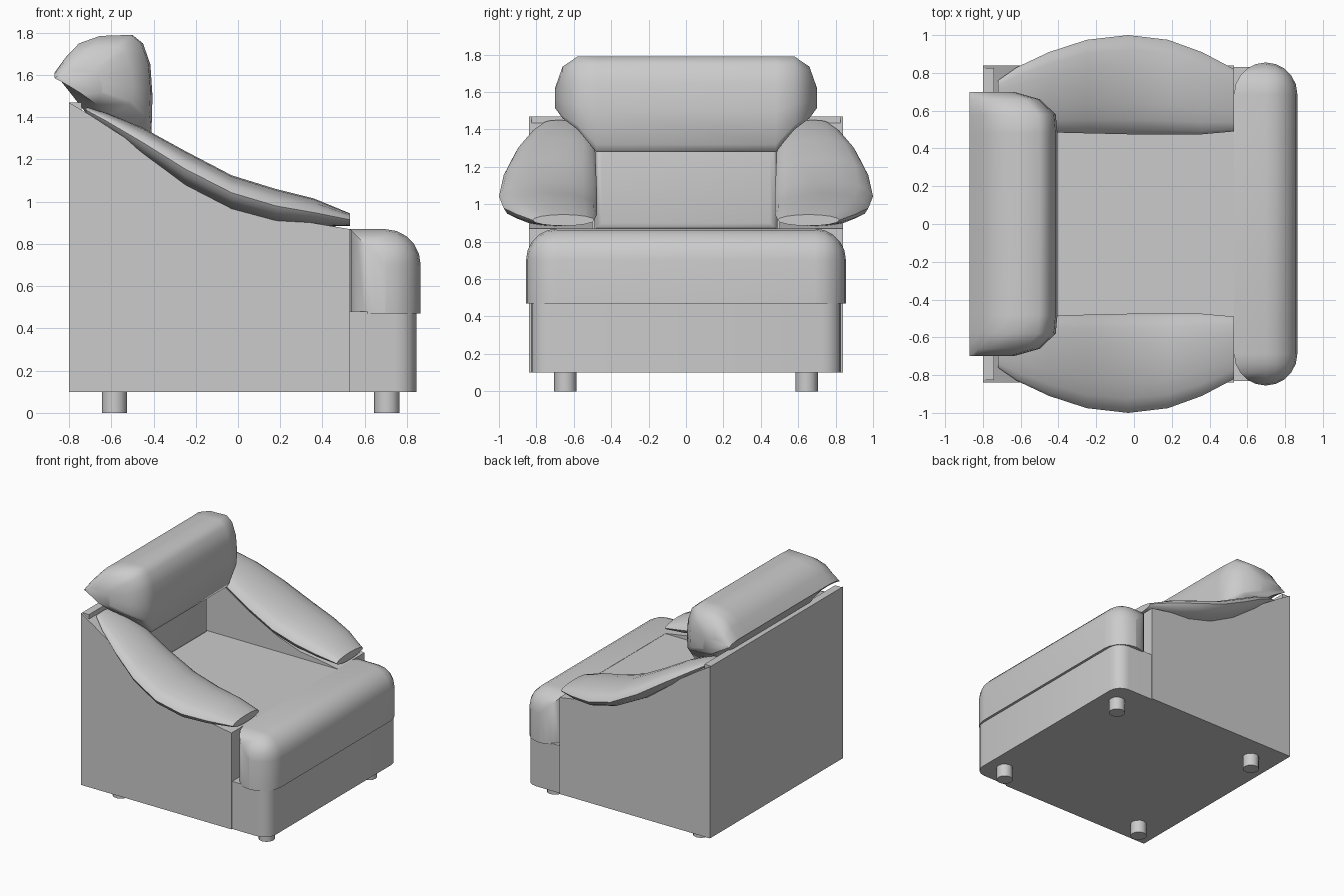
import bpy, bmesh, math

cube = bpy.data.objects.get("Cube")
if cube:
    bpy.data.objects.remove(cube, do_unlink=True)

grey = bpy.data.materials.new("grey_upholstery")
grey.use_nodes = True
colour = (0.6, 0.6, 0.6, 1)
grey.diffuse_color = colour
grey.node_tree.nodes["Principled BSDF"].inputs["Base Color"].default_value = colour


def finish(name, bm, angle=40):
    bmesh.ops.recalc_face_normals(bm, faces=bm.faces)
    mesh = bpy.data.meshes.new(name)
    bm.to_mesh(mesh)
    bm.free()
    mesh.materials.append(grey)
    obj = bpy.data.objects.new(name, mesh)
    bpy.context.collection.objects.link(obj)
    bpy.ops.object.select_all(action='DESELECT')
    obj.select_set(True)
    bpy.context.view_layer.objects.active = obj
    bpy.ops.object.shade_smooth_by_angle(angle=math.radians(angle))
    return obj


def loft(name, rings, angle=40):
    """Skin a row of equal closed rings and cap both ends."""
    bm = bmesh.new()
    loops = [[bm.verts.new(p) for p in ring] for ring in rings]
    n = len(loops[0])
    for a, b in zip(loops, loops[1:]):
        for i in range(n):
            j = (i + 1) % n
            bm.faces.new((a[i], a[j], b[j], b[i]))
    bm.faces.new(loops[0])
    bm.faces.new(loops[-1])
    return finish(name, bm, angle)


def box(name, lo, hi, radius=0, rounded=None, segments=4):
    """Box whose edges chosen by the rounded rule are bevelled."""
    bm = bmesh.new()
    bmesh.ops.create_cube(bm, size=1)
    for v in bm.verts:
        v.co = [lo[k] if v.co[k] < 0 else hi[k] for k in range(3)]
    if rounded:
        edges = [e for e in bm.edges if rounded(*(v.co for v in e.verts))]
        bmesh.ops.bevel(bm, geom=edges, offset=radius, segments=segments,
                        profile=0.5, affect='EDGES', clamp_overlap=True)
    return finish(name, bm)


def front_upright(a, b):
    return a.x > 0 and b.x > 0 and abs(a.z - b.z) > 0.01


def front_roll(a, b):
    on_top = a.z > 0.8 and b.z > 0.8 and (a.x > 0.6 or b.x > 0.6)
    return on_top or front_upright(a, b)


def back_front_edges(a, b):
    return a.x > -0.7 and b.x > -0.7


# Base, seat and back
box("base", (-0.79, -0.83, 0.1), (0.845, 0.83, 0.48), 0.1, front_upright)
box("seat_front_roll", (0.53, -0.855, 0.47), (0.865, 0.855, 0.87), 0.18, front_roll, 5)
box("seat_cushion", (-0.7, -0.51, 0.45), (0.56, 0.51, 0.868))
box("backrest", (-0.79, -0.49, 0.86), (-0.6, 0.49, 1.36), 0.04, back_front_edges, 3)
box("back_panel", (-0.8, -0.825, 0.1), (-0.74, 0.825, 1.47))

# Arm bodies with a sweeping top edge, and the pillows lying on them
arm_profile = [(-0.8, 0.1), (0.53, 0.1), (0.53, 0.87), (0.35, 0.9), (0.2, 0.92),
               (0, 0.99), (-0.25, 1.12), (-0.5, 1.28), (-0.7, 1.41), (-0.8, 1.47)]
# x, inner y, outer y, lower z, upper z
pillow_stations = [(-0.72, 0.6, 0.76, 1.42, 1.45), (-0.62, 0.52, 0.83, 1.34, 1.42),
                   (-0.45, 0.485, 0.91, 1.21, 1.35), (-0.25, 0.48, 0.975, 1.07, 1.24),
                   (-0.03, 0.475, 1.0, 0.96, 1.125), (0.18, 0.475, 0.975, 0.9, 1.06),
                   (0.36, 0.475, 0.91, 0.882, 1.015), (0.53, 0.49, 0.82, 0.885, 0.945)]
STEPS = 16
for side, label in ((1, "left"), (-1, "right")):
    loft(label + "_arm", [[(x, side * y, z) for x, z in arm_profile]
                          for y in (0.5, 0.84)], 30)
    rings = []
    for x, y0, y1, z0, z1 in pillow_stations:
        ring = []
        for i in range(STEPS):
            t = math.tau * i / STEPS
            y = (y0 + y1) / 2 + (y1 - y0) / 2 * math.cos(t)
            z = (z0 + z1) / 2 + (z1 - z0) / 2 * math.sin(t)
            ring.append((x, side * y, z))
        rings.append(ring)
    loft(label + "_arm_pillow", rings, 60)

# Head pillow: one section, shrinking towards both ends
section = [(-0.87, 1.61), (-0.81, 1.69), (-0.75, 1.75), (-0.65, 1.785), (-0.5, 1.79),
           (-0.45, 1.75), (-0.415, 1.65), (-0.405, 1.5), (-0.41, 1.32), (-0.43, 1.28),
           (-0.62, 1.28), (-0.72, 1.42), (-0.79, 1.51)]
half = [(0.48, 1, 1, 1), (0.58, 0.98, 1, 0.6), (0.66, 0.8, 0.74, 0.4), (0.7, 0.5, 0.2, 0.22)]
stations = [(-y, a, b, c) for y, a, b, c in reversed(half)] + half
loft("head_pillow", [[(-0.87 + (x + 0.87) * sx, y,
                       1.58 + (z - 1.58) * (up if z > 1.58 else down))
                      for x, z in section] for y, sx, up, down in stations], 50)

# Legs
for x, end in ((-0.585, "back"), (0.705, "front")):
    for y, label in ((0.645, "left"), (-0.645, "right")):
        circle = [(x + 0.06 * math.cos(math.tau * i / 12),
                   y + 0.06 * math.sin(math.tau * i / 12)) for i in range(12)]
        loft(f"{end}_{label}_leg", [[(*p, z) for p in circle] for z in (0, 0.12)])
